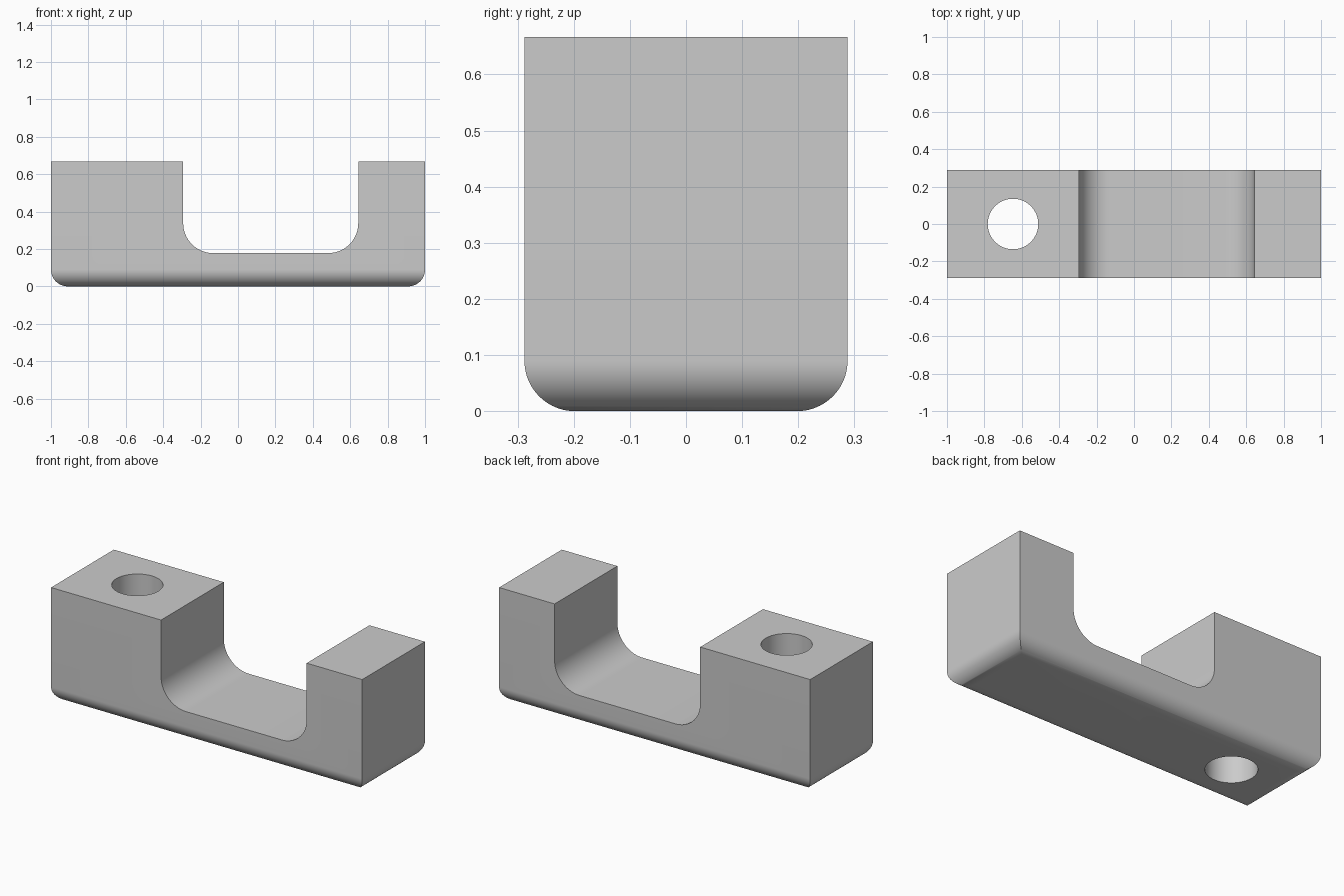
import bpy
import bmesh
from math import sin, cos, radians
from mathutils import Vector

if "Cube" in bpy.data.objects:
    bpy.data.objects.remove(bpy.data.objects["Cube"], do_unlink=True)

HALF_DEPTH, TOP = 0.288, 0.667
EDGE_R, SLOT_R = 0.09, 0.16
SLOT_L, SLOT_RIGHT, FLOOR = -0.293, 0.643, 0.178

grey = bpy.data.materials.new("light grey")
grey.use_nodes = True
colour = (0.6, 0.6, 0.6, 1)
grey.diffuse_color = colour
grey.node_tree.nodes["Principled BSDF"].inputs["Base Color"].default_value = colour


def arc(cx, cz, r, start, end, steps=20):
    """Points of a circular fillet, angles in degrees."""
    angles = [radians(start + (end - start) * i / steps) for i in range(steps + 1)]
    return [(cx + r * cos(a), cz + r * sin(a)) for a in angles]


def prism(name, points, place, direction):
    """Extrude a closed profile along a direction."""
    bm = bmesh.new()
    face = bm.faces.new([bm.verts.new(place(u, v)) for u, v in points])
    moved = bmesh.ops.extrude_face_region(bm, geom=[face], use_keep_orig=True)
    verts = [g for g in moved["geom"] if isinstance(g, bmesh.types.BMVert)]
    bmesh.ops.translate(bm, verts=verts, vec=Vector(direction))
    bmesh.ops.recalc_face_normals(bm, faces=bm.faces)
    mesh = bpy.data.meshes.new(name)
    bm.to_mesh(mesh)
    bm.free()
    mesh.materials.append(grey)
    obj = bpy.data.objects.new(name, mesh)
    bpy.context.collection.objects.link(obj)
    return obj


def rounded_base(half):
    """Lower edge of a profile with both corners filleted."""
    c = half - EDGE_R
    return arc(-c, EDGE_R, EDGE_R, 180, 270) + arc(c, EDGE_R, EDGE_R, 270, 360)


# Long profile with the slot between the two upright blocks
outline = rounded_base(1) + [(1, TOP), (SLOT_RIGHT, TOP)]
outline += arc(SLOT_RIGHT - SLOT_R, FLOOR + SLOT_R, SLOT_R, 0, -90)
outline += arc(SLOT_L + SLOT_R, FLOOR + SLOT_R, SLOT_R, 270, 180)
outline += [(SLOT_L, TOP), (-1, TOP)]
bracket = prism("bracket_body", outline, lambda u, v: (u, -0.4, v), (0, 0.8, 0))

# Cross-section that rounds the long lower edges
section = rounded_base(HALF_DEPTH) + [(HALF_DEPTH, 0.8), (-HALF_DEPTH, 0.8)]
envelope = prism("section_cutter", section, lambda u, v: (-1.2, u, v), (2.4, 0, 0))

# Vertical bolt hole through the wide block
circle = arc(-0.647, 0, 0.135, 0, 360, 64)[:-1]
hole = prism("hole_cutter", circle, lambda u, v: (u, v, -0.2), (0, 0, 1.2))

bpy.ops.object.select_all(action="DESELECT")
bpy.context.view_layer.objects.active = bracket
bracket.select_set(True)
for cutter, operation in ((envelope, "INTERSECT"), (hole, "DIFFERENCE")):
    cutter.hide_render = True
    mod = bracket.modifiers.new(cutter.name, "BOOLEAN")
    mod.operation = operation
    mod.solver = "EXACT"
    mod.object = cutter
    bpy.ops.object.modifier_apply(modifier=mod.name)
    bpy.data.objects.remove(cutter, do_unlink=True)

bpy.ops.object.shade_smooth_by_angle(angle=radians(30))
